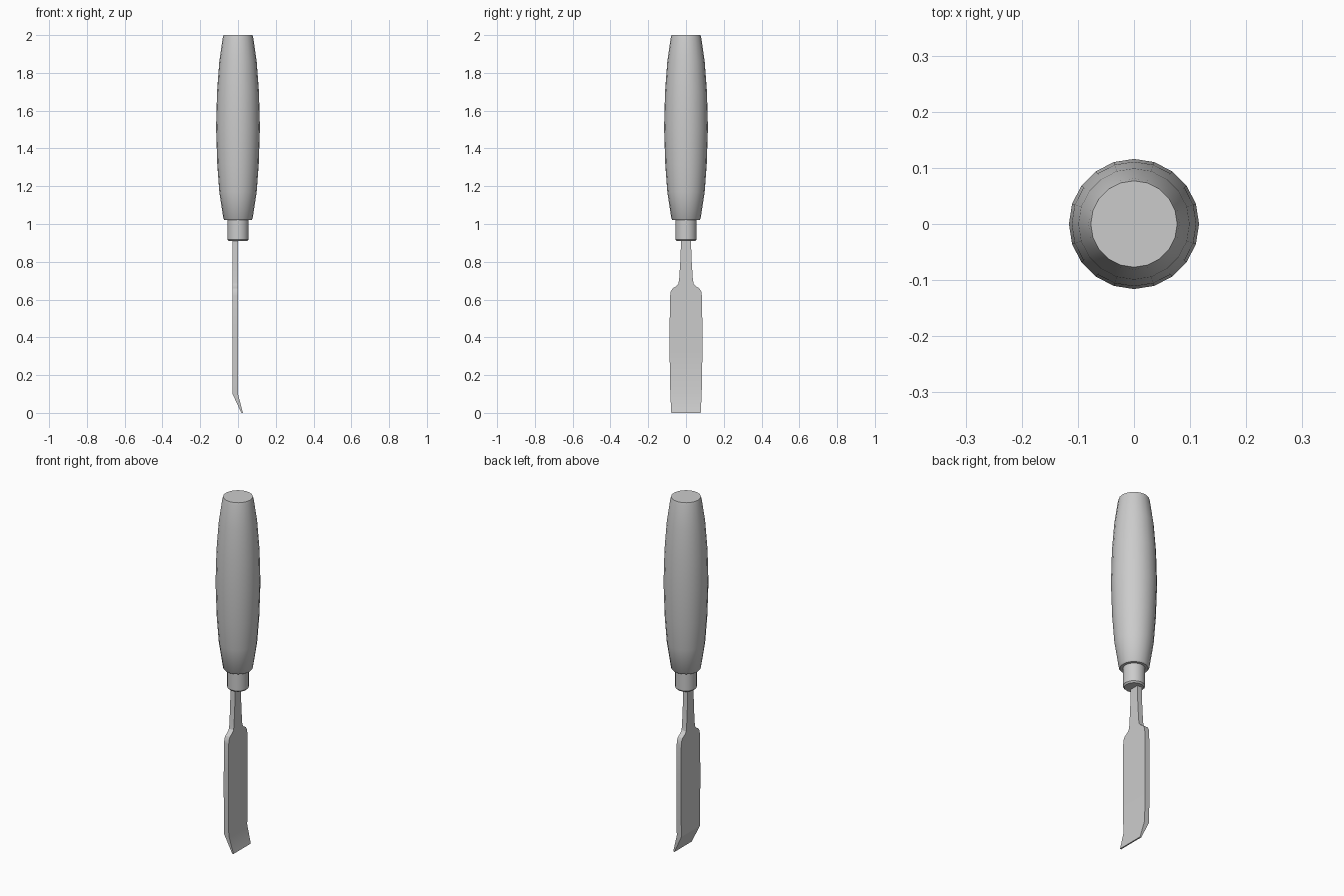
import bpy, bmesh, math

cube = bpy.data.objects.get("Cube")
if cube:
    bpy.data.objects.remove(cube, do_unlink=True)

grey = bpy.data.materials.new("light_grey")
grey.use_nodes = True
grey.diffuse_color = (0.6, 0.6, 0.6, 1)
grey.node_tree.nodes["Principled BSDF"].inputs["Base Color"].default_value = (0.6, 0.6, 0.6, 1)


def finish(name, bm, angle):
    """Turn the bmesh into a smooth-shaded object that keeps its sharp edges."""
    bmesh.ops.recalc_face_normals(bm, faces=bm.faces[:])
    mesh = bpy.data.meshes.new(name)
    bm.to_mesh(mesh)
    bm.free()
    mesh.materials.append(grey)
    obj = bpy.data.objects.new(name, mesh)
    bpy.context.collection.objects.link(obj)
    bpy.ops.object.select_all(action='DESELECT')
    bpy.context.view_layer.objects.active = obj
    obj.select_set(True)
    bpy.ops.object.shade_smooth_by_angle(angle=math.radians(angle))


def loft(name, rings, angle=40):
    """Skin a stack of equal-length vertex rings and cap both ends."""
    bm = bmesh.new()
    loops = [[bm.verts.new(p) for p in ring] for ring in rings]
    for low, high in zip(loops, loops[1:]):
        for i in range(len(low)):
            j = (i + 1) % len(low)
            bm.faces.new((low[i], low[j], high[j], high[i]))
    bm.faces.new(loops[0])
    bm.faces.new(loops[-1])
    finish(name, bm, angle)


def circle(r, z, sides=20):
    turns = [2 * math.pi * i / sides for i in range(sides)]
    return [(r * math.cos(a), r * math.sin(a), z) for a in turns]


def slab(back, front, half, z):
    return [(back, -half, z), (front, -half, z), (front, half, z), (back, half, z)]


# Turned handle: (radius, height)
handle = [(0.071, 1.02), (0.077, 1.027), (0.099, 1.17), (0.110, 1.32), (0.116, 1.51),
          (0.111, 1.70), (0.099, 1.86), (0.081, 1.985), (0.077, 2.0)]
loft("handle", [circle(r, z) for r, z in handle])

# Collar between handle and blade
collar = [(0.049, 0.91), (0.056, 0.918), (0.056, 1.03)]
loft("collar", [circle(r, z) for r, z in collar])

# Blade with bent cutting tip, rounded shoulders and tapering neck: (half width, height)
body = [(0.083, 0.1), (0.087, 0.32), (0.087, 0.45), (0.084, 0.62), (0.081, 0.642),
        (0.072, 0.658), (0.050, 0.672), (0.040, 0.685), (0.036, 0.71),
        (0.029, 0.82), (0.026, 0.93)]
tip = [slab(0.018, 0.026, 0.078, 0.0)]
loft("blade", tip + [slab(-0.029, 0.0, w, z) for w, z in body], 25)
